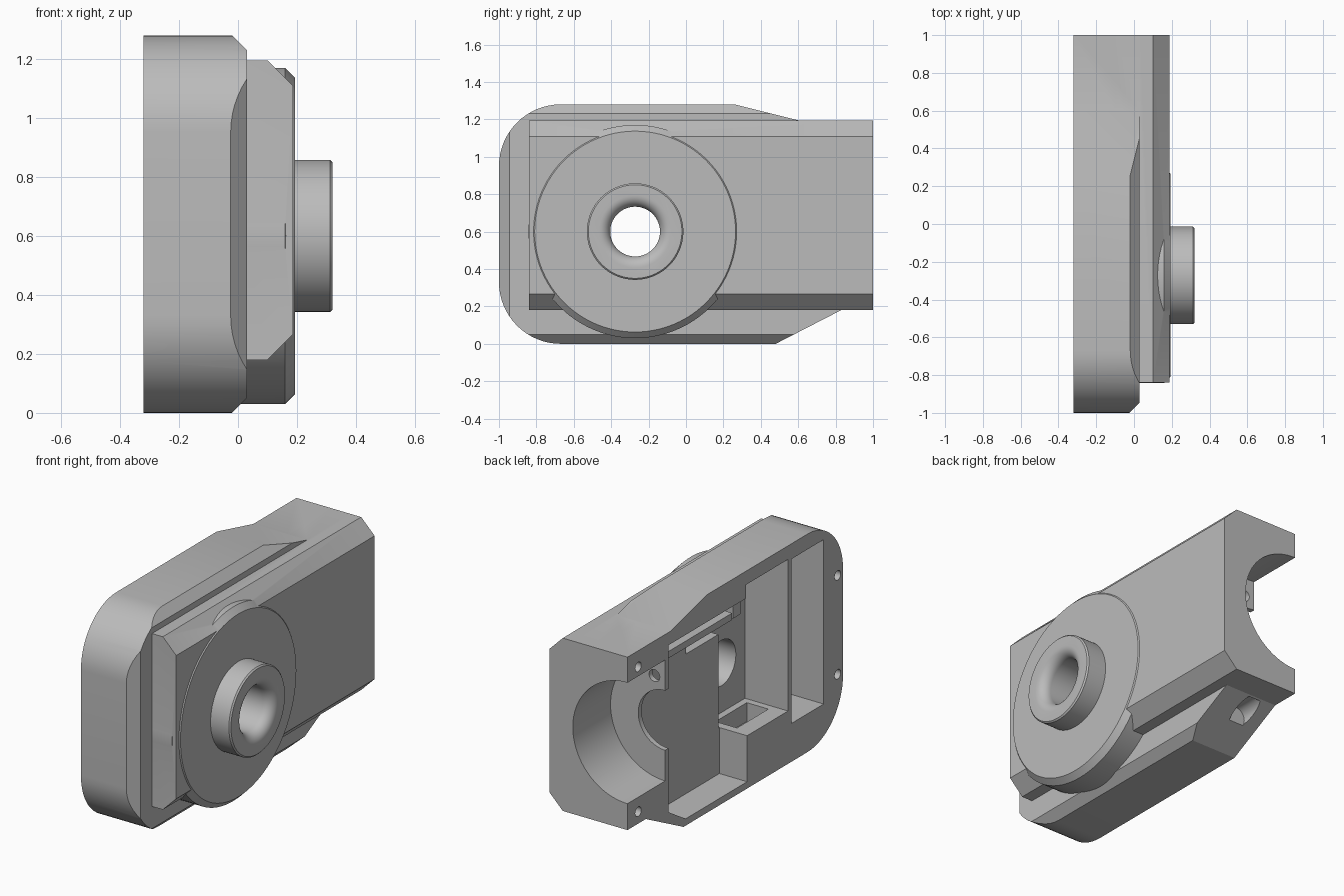
import bpy, bmesh, math
from mathutils import Vector, Matrix

cube = bpy.data.objects.get("Cube")
if cube:
    bpy.data.objects.remove(cube, do_unlink=True)

grey = bpy.data.materials.new("plain_grey")
grey.use_nodes = True
grey.diffuse_color = (0.5, 0.5, 0.5, 1)
grey.node_tree.nodes["Principled BSDF"].inputs["Base Color"].default_value = (0.5, 0.5, 0.5, 1)


def finish(name, bm):
    bmesh.ops.recalc_face_normals(bm, faces=bm.faces)
    mesh = bpy.data.meshes.new(name)
    bm.to_mesh(mesh)
    bm.free()
    mesh.materials.append(grey)
    obj = bpy.data.objects.new(name, mesh)
    bpy.context.collection.objects.link(obj)
    return obj


def prism_mesh(points, axis, lo, hi):
    """Extrude a flat outline along x (points are y, z) or y (points are x, z)."""
    bm = bmesh.new()
    place = (lambda a, b: (lo, a, b)) if axis == "x" else (lambda a, b: (a, lo, b))
    face = bm.faces.new([bm.verts.new(place(a, b)) for a, b in points])
    move = Vector((hi - lo, 0, 0) if axis == "x" else (0, hi - lo, 0))
    out = bmesh.ops.extrude_face_region(bm, geom=[face])["geom"]
    bmesh.ops.translate(bm, vec=move, verts=[v for v in out if isinstance(v, bmesh.types.BMVert)])
    return bm


def box(name, x0, x1, y0, y1, z0, z1):
    return finish(name, prism_mesh([(y0, z0), (y1, z0), (y1, z1), (y0, z1)], "x", x0, x1))


def lathe(name, profile, centre, axis="x", sides=96):
    """Closed turned solid; profile is (distance along axis, radius)."""
    bm = bmesh.new()
    rings = []
    for d, r in profile:
        ring = []
        for i in range(sides):
            t = math.tau * i / sides
            c, s = r * math.cos(t), r * math.sin(t)
            p = (d, centre[0] + c, centre[1] + s) if axis == "x" else (centre[0] + c, d, centre[1] + s)
            ring.append(bm.verts.new(p))
        rings.append(ring)
    for a, b in zip(rings, rings[1:]):
        for i in range(sides):
            j = (i + 1) % sides
            bm.faces.new((a[i], a[j], b[j], b[i]))
    bm.faces.new(rings[0])
    bm.faces.new(rings[-1])
    return finish(name, bm)


def combine(target, tool, operation):
    mod = target.modifiers.new("combine", "BOOLEAN")
    mod.operation, mod.solver, mod.object = operation, "EXACT", tool
    graph = bpy.context.evaluated_depsgraph_get()
    graph.update()
    mesh = bpy.data.meshes.new_from_object(target.evaluated_get(graph))
    target.modifiers.clear()
    target.data = mesh
    bpy.data.objects.remove(tool, do_unlink=True)


# Housing shell outline: rounded front end, sloped steps toward the back
R = 0.33
outline = [(0.48, 0), (0.83, 0.18), (1, 0.18), (1, 1.195), (0.6, 1.195), (0.26, 1.28)]
for cz, start in ((1.28 - R, 90), (R, 180)):
    for i in range(17):
        t = math.radians(start + 90 * i / 16)
        outline.append((-1 + R + R * math.cos(t), cz + R * math.sin(t)))
bm = prism_mesh(outline, "x", -0.32, 0.03)

# Planar bevels on the top, bottom and front edges of the shell
for point, normal in (((0.03, 0, 1.23), (1, 0, 1)), ((0.03, 0, 0.05), (1, 0, -1)),
                      ((0.03, -0.945, 0), (1, -1, 0))):
    geom = bm.verts[:] + bm.edges[:] + bm.faces[:]
    cut = bmesh.ops.bisect_plane(bm, geom=geom, plane_co=point, plane_no=normal, clear_outer=True)
    edges = [e for e in cut["geom_cut"] if isinstance(e, bmesh.types.BMEdge)]
    bmesh.ops.contextual_create(bm, geom=edges)
housing = finish("housing", bm)

# Raised slab, round flange and hub on the outer side
AXIS = (-0.272, 0.6)
slab = [(-0.1, 0.18), (0.1, 0.18), (0.187, 0.267), (0.187, 1.108), (0.1, 1.195), (-0.1, 1.195)]
combine(housing, finish("slab", prism_mesh(slab, "y", -0.84, 1)), "UNION")
flange = [(-0.02, 0.57), (0.16, 0.57), (0.193, 0.537)]
combine(housing, lathe("flange", flange, AXIS), "UNION")
hub = [(0.1, 0.258), (0.312, 0.258), (0.32, 0.25)]
combine(housing, lathe("hub", hub, AXIS), "UNION")

# Shaft hole with a rounded mouth
F = 0.06
hole = [(-0.5, 0.133)]
for i in range(9):
    t = math.radians(90 * i / 8)
    hole.append((0.32 - F + F * math.sin(t), 0.133 + F - F * math.cos(t)))
hole.append((0.4, 0.133 + F))
combine(housing, lathe("shaft_hole", hole, AXIS), "DIFFERENCE")

# Half-round bore at the back and the smaller opening behind it
BORE = (-0.32, 0.69)
combine(housing, lathe("bore", [(0.65, 0.355), (1.2, 0.355)], BORE, "y"), "DIFFERENCE")
combine(housing, lathe("bore_neck", [(0.45, 0.175), (0.8, 0.175)], BORE, "y"), "DIFFERENCE")

# Inner chambers, open toward -x
chamber = [(0.62, 0.14), (0.46, 0.04), (-0.11, 0.04), (-0.11, 1.12), (0.62, 1.12)]
combine(housing, finish("chamber", prism_mesh(chamber, "x", -0.5, -0.14)), "DIFFERENCE")
for name, dims in {
    "middle_pocket": (-0.5, -0.04, -0.49, -0.1, 0.31, 1.2),
    "front_pocket": (-0.5, -0.1, -0.82, -0.52, 0.225, 1.19),
    "upper_channel": (-0.3, -0.04, -0.2, 0.2, 0.86, 0.97),
    "floor_slot": (-0.22, -0.08, -0.45, -0.16, 0.2, 0.4),
}.items():
    combine(housing, box(name, *dims), "DIFFERENCE")

# Screw holes in the rim, the inner wall and the sloped underside
for y, z in ((0.9, 1.1), (0.9, 0.25), (-0.95, 0.93), (-0.95, 0.35)):
    combine(housing, lathe("rim_hole", [(-0.5, 0.028), (-0.1, 0.028)], (y, z), "x", 24), "DIFFERENCE")
combine(housing, lathe("wall_hole", [(0.55, 0.035), (0.8, 0.035)], (-0.25, 0.935), "y", 24), "DIFFERENCE")
combine(housing, lathe("slope_recess", [(0.66, 0.06), (0.82, 0.06)], (-0.18, 0.13), "y", 32), "DIFFERENCE")

# Inner rail and tab
rail = box("inner_rail", -0.23, -0.13, -0.1, 0.63, 0.97, 1.01)
tab = box("inner_tab", -0.2, -0.03, -0.22, -0.15, 0.95, 1.03)

# Smooth curved walls, keep the crisp edges
bpy.ops.object.select_all(action="DESELECT")
housing.select_set(True)
bpy.context.view_layer.objects.active = housing
bpy.ops.object.shade_smooth_by_angle(angle=math.radians(25))
